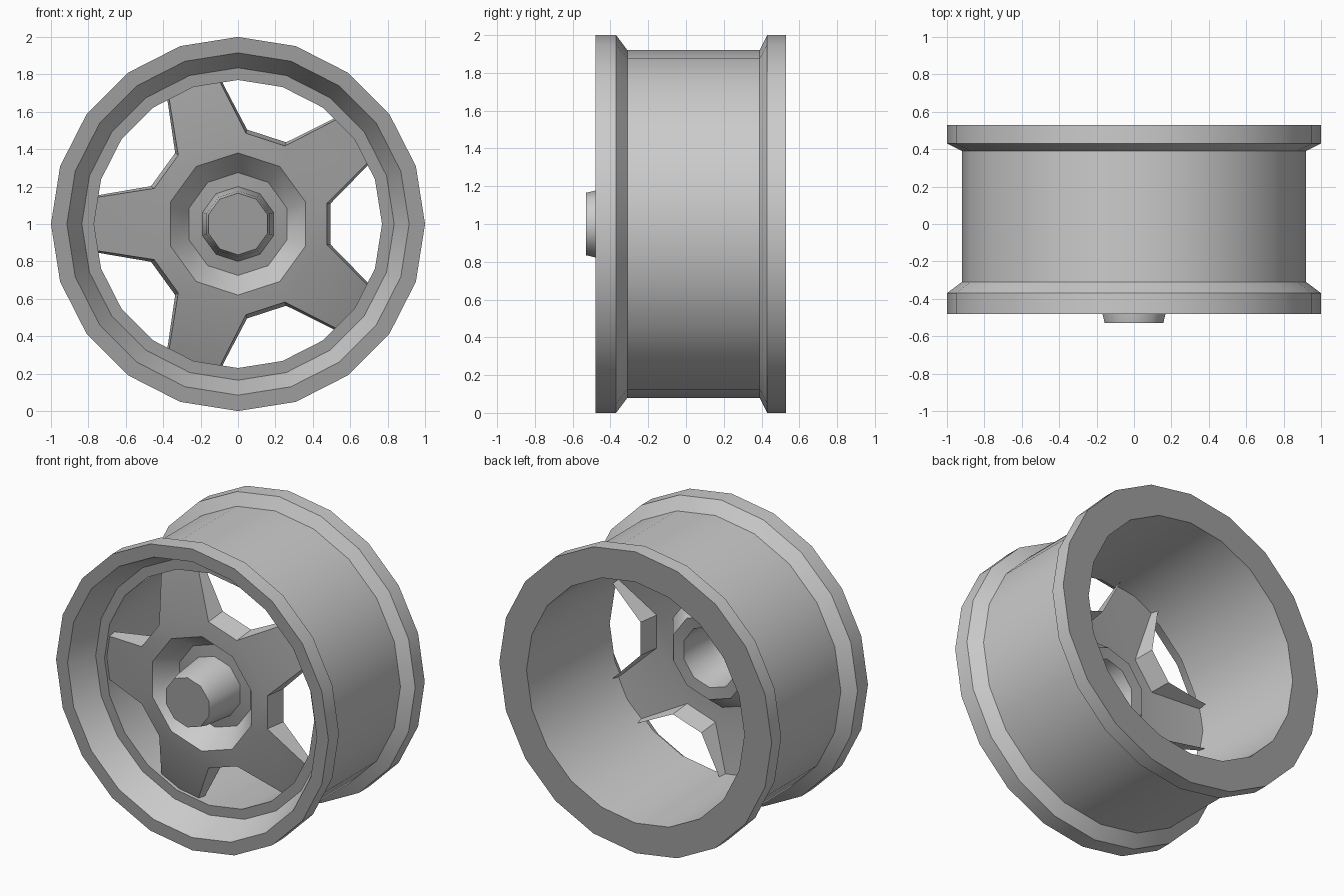
import bpy, bmesh
from math import sin, cos, radians

if "Cube" in bpy.data.objects:
    bpy.data.objects.remove(bpy.data.objects["Cube"])


def polar(bm, r, deg, y):
    # point around the wheel axis, which runs along y at z = 1
    a = radians(deg)
    return bm.verts.new((r * cos(a), y, 1 + r * sin(a)))


def revolve(bm, profile, sides, phase, closed):
    step = 360 / sides
    rings = [[polar(bm, r, phase + i * step, y) for i in range(sides)]
             if r > 0 else [bm.verts.new((0, y, 1))] * sides for r, y in profile]
    pairs = list(zip(rings, rings[1:] + rings[:1])) if closed else list(zip(rings, rings[1:]))
    for a, b in pairs:
        for i in range(sides):
            j = (i + 1) % sides
            bm.faces.new(list(dict.fromkeys([a[i], a[j], b[j], b[i]])))


def finish(bm, name, smooth_angle):
    bmesh.ops.remove_doubles(bm, verts=bm.verts, dist=0.0005)
    bmesh.ops.recalc_face_normals(bm, faces=bm.faces)
    # faces square to the axle (and the spoke fronts) get the dark finish
    bm.normal_update()
    for f in bm.faces:
        f.material_index = 1 if abs(f.normal.y) > 0.9 else 0
    mesh = bpy.data.meshes.new(name)
    bm.to_mesh(mesh)
    bm.free()
    mesh.materials.append(light)
    mesh.materials.append(dark)
    ob = bpy.data.objects.new(name, mesh)
    bpy.context.collection.objects.link(ob)
    bpy.context.view_layer.objects.active = ob
    ob.select_set(True)
    bpy.ops.object.shade_smooth_by_angle(angle=radians(smooth_angle))
    ob.select_set(False)


light = bpy.data.materials.new("light_metal")
light.diffuse_color = (.8, .8, .8, 1)
light.use_nodes = True
light.node_tree.nodes["Principled BSDF"].inputs["Base Color"].default_value = light.diffuse_color
dark = bpy.data.materials.new("dark_metal")
dark.diffuse_color = (.34, .34, .34, 1)
dark.use_nodes = True
dark.node_tree.nodes["Principled BSDF"].inputs["Base Color"].default_value = dark.diffuse_color

# rim: flanged barrel with a dished front lip
bm = bmesh.new()
revolve(bm, [(1, -.48), (1, -.37), (.92, -.31), (.92, .39), (1, .43), (1, .53),
             (.80, .53), (.77, -.30), (.835, -.30), (.915, -.48)], 20, 0, True)
finish(bm, "rim", 25)

# hub: hollow pressed shell with a deep recess and a projecting cap
bm = bmesh.new()
revolve(bm, [(0, -.53), (.165, -.53), (.177, -.48), (.20, -.25), (.275, -.24), (.38, -.38)],
        10, 18, False)

# five spokes: pressed shell, open behind, with turned-back edges
for k in range(5):
    a = 36 + 72 * k
    h0, h1, h2 = (polar(bm, .38, a + d, -.38) for d in (-18, 18, 54))
    n0, n1, n2 = (polar(bm, .487, a + d, -.37) for d in (-23, 23, 49))
    e0, e1 = (polar(bm, .772, a + d, -.275) for d in (-10.6, 10.6))
    m = polar(bm, .775, a, -.275)
    bm.faces.new((h0, n0, n1, h1))
    bm.faces.new((n0, e0, m, e1, n1))
    bm.faces.new((h1, n1, n2, h2))
    # turned-back edge around the window
    front = (e0, n0), (e1, n1), (n1, n2)
    bn0, bn1, bn2 = (polar(bm, .507, a + d, -.23) for d in (-23.5, 23.5, 48.5))
    be0, be1 = (polar(bm, .775, a + d, -.225) for d in (-11.3, 11.3))
    back = (be0, bn0), (be1, bn1), (bn1, bn2)
    for (p, q), (s, t) in zip(front, back):
        bm.faces.new((p, q, t, s))
finish(bm, "spoked_hub", 40)
